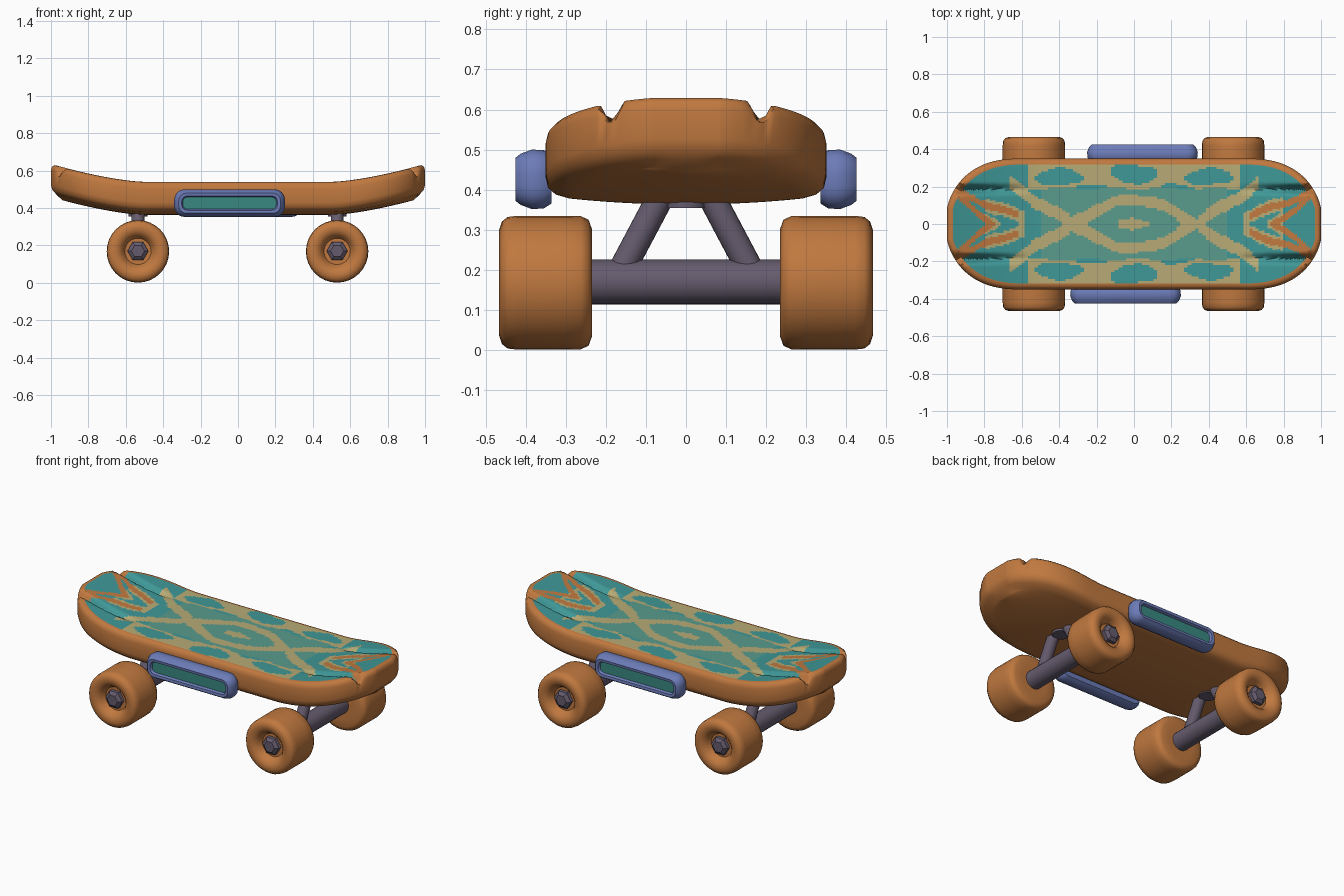
import bpy, bmesh, math
from mathutils import Vector

if "Cube" in bpy.data.objects:
    bpy.data.objects.remove(bpy.data.objects["Cube"])


def material(name, rgb):
    m = bpy.data.materials.new(name)
    m.diffuse_color = (*rgb, 1)
    m.use_nodes = True
    m.node_tree.nodes["Principled BSDF"].inputs["Base Color"].default_value = m.diffuse_color
    return m


ORANGE = material("orange", (0.53, 0.19, 0.05))
TEAL = material("teal", (0.05, 0.31, 0.31))
GREEN = material("sea_green", (0.10, 0.33, 0.27))
TAN = material("tan", (0.48, 0.41, 0.18))
BLUE = material("blue", (0.15, 0.20, 0.48))
GREY = material("purple_grey", (0.13, 0.105, 0.155))
PANEL = material("dark_teal", (0.04, 0.25, 0.22))


def finish(bm, name, mats, angle=40):
    bmesh.ops.recalc_face_normals(bm, faces=bm.faces)
    me = bpy.data.meshes.new(name)
    bm.to_mesh(me)
    bm.free()
    ob = bpy.data.objects.new(name, me)
    bpy.context.collection.objects.link(ob)
    for m in mats:
        me.materials.append(m)
    bpy.ops.object.select_all(action='DESELECT')
    ob.select_set(True)
    bpy.context.view_layer.objects.active = ob
    bpy.ops.object.shade_smooth_by_angle(angle=math.radians(angle))
    return ob


def loft(bm, loops, cap_mat=0):
    """Bridge closed loops of points in order and cap both ends."""
    rings = [[bm.verts.new(p) for p in lp] for lp in loops]
    n = len(rings[0])
    for a, b in zip(rings, rings[1:]):
        for i in range(n):
            bm.faces.new((a[i], a[(i + 1) % n], b[(i + 1) % n], b[i]))
    bm.faces.new(rings[0])
    bm.faces.new(rings[-1]).material_index = cap_mat


# ---- deck: grid mapped to a rounded board, kicked up at both ends ----
NX, NY, HALF_W = 120, 52, 0.35


def half_width(x):
    t = min(1, max(0, (abs(x) - 0.6) / 0.4)) * 0.975
    return HALF_W * math.sqrt(1 - t ** 2.5)


def station(i):
    s = 2 * i / NX - 1
    return math.copysign(math.sin(abs(s) * math.pi / 2) * 0.5 + abs(s) * 0.5, s)


def deck_point(i, j, inset, z, groove=0.0):
    s = station(i)
    y = (2 * j / NY - 1) * half_width(s) * (1 - inset / HALF_W)
    x = s * (1 - inset)
    z += 0.09 * (max(0, abs(x) - 0.5) / 0.48) ** 1.5
    cut = max(0, 1 - abs(abs(y) - 0.185) / 0.028)
    z -= 0.058 * groove * cut * min(1, max(0, (abs(x) - 0.55) / 0.3))
    return x, y, z


def paint(x, y):
    """Material slot of the painted top: 0 orange, 1 teal, 2 green, 3 tan."""
    a = abs(x)
    b = abs(abs(y) + 0.008 * math.sin(23 * x + 1))
    r = ((a / 0.25) ** 1.3 + (b / 0.11) ** 1.3) ** (1 / 1.3)
    if r < 0.36:
        return 3
    if r < 1:
        return 2
    if r < 1.5:
        return 3
    if a > 0.58:
        streak = min(abs(b - 0.035 - 0.38 * (a - 0.6)), abs(b - 0.02 - 0.75 * (a - 0.78)))
        if a > 0.62 and streak < 0.019 and a < 0.96:
            return 0
        if streak < 0.036 and a < 0.8:
            return 3
    if 0.34 < a < 0.66 and abs(b - 0.03 - 0.65 * (a - 0.38)) < 0.036:
        return 3
    blobs = ((0, 0.27, 0.13, 0.05), (0.4, 0.25, 0.13, 0.045), (0.23, 0.18, 0.1, 0.035))
    if a < 0.56 and b > 0.19:
        inside = any(((a - u) / p) ** 2 + ((b - v) / q) ** 2 < 1 for u, v, p, q in blobs)
        return 1 if inside else 3
    return 2 if a < 0.5 else 1


bm = bmesh.new()
border = ([(i, 0) for i in range(NX)] + [(NX, j) for j in range(NY)]
          + [(i, NY) for i in range(NX, 0, -1)] + [(0, j) for j in range(NY, 0, -1)])


def sheet(inset, z, groove, crown=0.0):
    g = {}
    for i in range(NX + 1):
        for j in range(NY + 1):
            p = deck_point(i, j, inset, z, groove)
            sag = crown * (1 - (2 * j / NY - 1) ** 2)
            g[i, j] = bm.verts.new((p[0], p[1], p[2] - sag))
    faces = [bm.faces.new((g[i, j], g[i + 1, j], g[i + 1, j + 1], g[i, j + 1]))
             for i in range(NX) for j in range(NY)]
    return [g[k] for k in border], faces


bottom, _ = sheet(0.06, 0.378, 0, 0.015)
top, top_faces = sheet(0.032, 0.54, 1)
rim = [(0.025, 0.388, 0), (0.006, 0.405, 0), (0, 0.43, 0), (0, 0.505, 0.5),
       (0.005, 0.525, 0.9), (0.017, 0.538, 1)]
rings = [bottom] + [[bm.verts.new(deck_point(i, j, *r)) for i, j in border] for r in rim] + [top]
for lo, hi in zip(rings, rings[1:]):
    for k in range(len(border)):
        m = (k + 1) % len(border)
        bm.faces.new((lo[k], lo[m], hi[m], hi[k]))
for f in top_faces:
    c = f.calc_center_median()
    f.material_index = paint(c.x, c.y)
finish(bm, "deck", [ORANGE, TEAL, GREEN, TAN], 50)

# ---- side rails with a sunken panel, one turned half round from the other ----


def pill(cx, hx, hz, y, cz=0.426):
    r = hz * 0.75
    pts = []
    for q, (sx, sz) in enumerate(((1, 1), (-1, 1), (-1, -1), (1, -1))):
        for k in range(5):
            t = (q + k / 4) * math.pi / 2
            pts.append((cx + sx * (hx - r) + r * math.cos(t), y,
                        cz + sz * (hz - r) + r * math.sin(t)))
    return pts


for side, name in ((-1, "front_side_rail"), (1, "back_side_rail")):
    bm = bmesh.new()
    loft(bm, [[(x, side * y, z) for x, y, z in pill(side * 0.045, hx, hz, y)]
              for hx, hz, y in ((0.28, 0.06, 0.335), (0.293, 0.073, 0.355), (0.296, 0.074, 0.385),
                                (0.285, 0.064, 0.412), (0.272, 0.054, 0.425),
                                (0.256, 0.038, 0.423), (0.25, 0.032, 0.408))], 1)
    finish(bm, name, [BLUE, PANEL], 45)

# ---- trucks and wheels ----


def tube(bm, p, q, r, n=20):
    p, q = Vector(p), Vector(q)
    rot = (q - p).to_track_quat('Z', 'Y')
    ring = [rot @ Vector((r * math.cos(2 * math.pi * k / n), r * math.sin(2 * math.pi * k / n), 0))
            for k in range(n)]
    loft(bm, [[p + v for v in ring], [q + v for v in ring]])


WHEEL = [(0.09, 0.235), (0.135, 0.235), (0.157, 0.243), (0.166, 0.262), (0.167, 0.30),
         (0.167, 0.42), (0.164, 0.445), (0.153, 0.459), (0.132, 0.466), (0.105, 0.462),
         (0.085, 0.445), (0.07, 0.418)]

for wx, end in ((-0.535, "left"), (0.53, "right")):
    bm = bmesh.new()
    tube(bm, (wx, -0.25, 0.17), (wx, 0.25, 0.17), 0.056)
    for s in (-1, 1):
        tube(bm, (wx, s * 0.16, 0.20), (wx, s * 0.062, 0.385), 0.034)
    tube(bm, (wx, 0, 0.355), (wx, 0, 0.39), 0.05)
    finish(bm, end + "_truck", [GREY])
    for s, side in ((-1, "front"), (1, "back")):
        bm = bmesh.new()
        loft(bm, [[(wx + r * math.cos(k * math.pi / 16), s * y, 0.168 + r * math.sin(k * math.pi / 16))
                   for k in range(32)] for r, y in WHEEL])
        finish(bm, f"{end}_{side}_wheel", [ORANGE], 45)
        bm = bmesh.new()
        loft(bm, [[(wx + r * math.cos(k * math.pi / 3), s * y, 0.17 + r * math.sin(k * math.pi / 3))
                   for k in range(6)] for r, y in ((0.056, 0.40), (0.056, 0.44), (0.035, 0.455))])
        finish(bm, f"{end}_{side}_wheel_nut", [GREY], 30)
